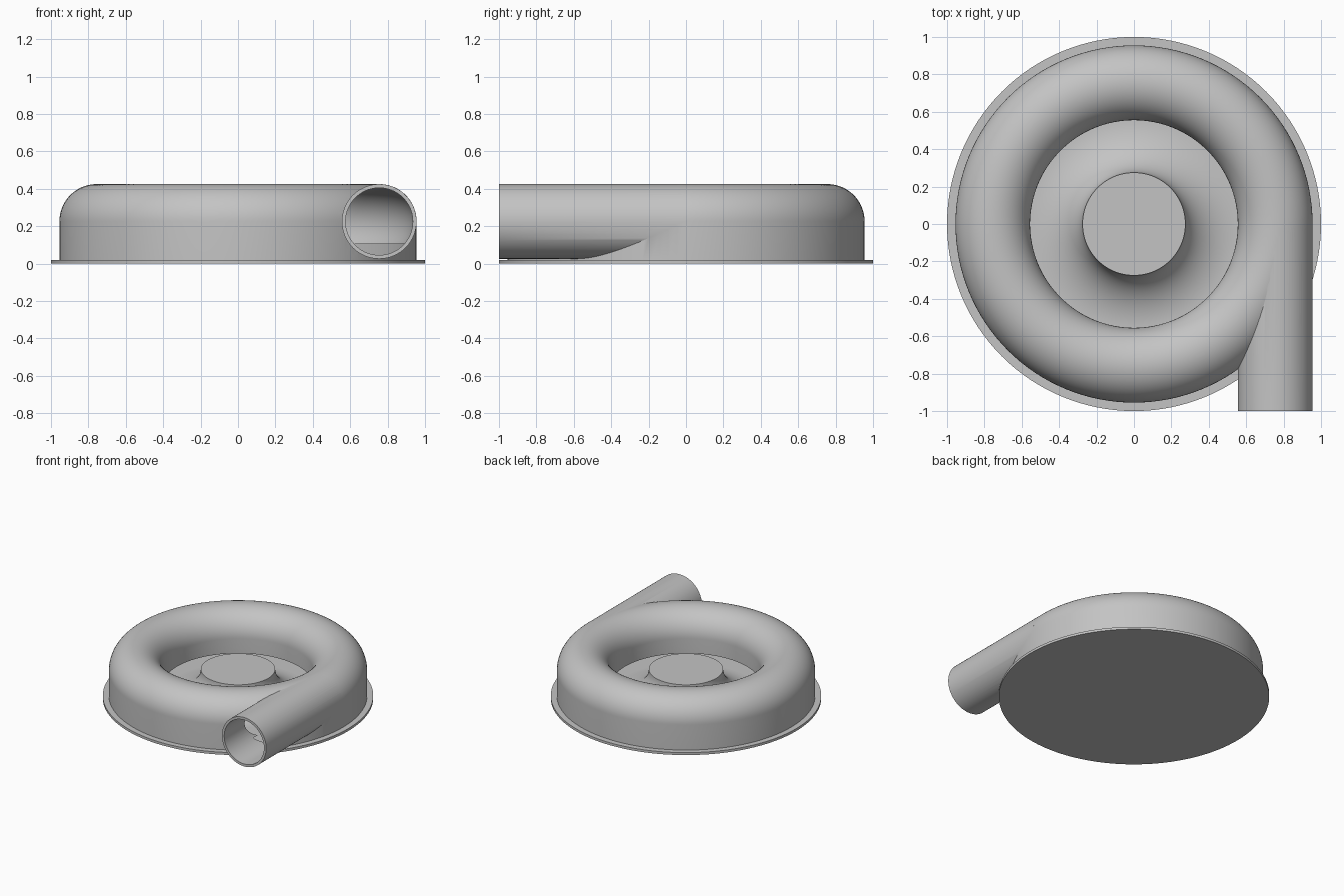
import bpy, bmesh, math
from mathutils import Matrix, Vector

cube = bpy.data.objects.get("Cube")
if cube:
    bpy.data.objects.remove(cube, do_unlink=True)

SEGMENTS = 128
PLATE_TOP = 0.02
TUBE_R, TUBE_Z = 0.755, 0.225      # centre line of the scroll
OUTER, BORE = 0.2, 0.18            # tube radii
SLIT_Z = 0.105                     # top of the slot under the inner lip

grey = bpy.data.materials.new("cast_grey")
grey.use_nodes = True
grey.diffuse_color = (0.55, 0.55, 0.55, 1)
grey.node_tree.nodes["Principled BSDF"].inputs["Base Color"].default_value = (0.55, 0.55, 0.55, 1)


def add_object(name, bm):
    bmesh.ops.recalc_face_normals(bm, faces=bm.faces[:])
    mesh = bpy.data.meshes.new(name)
    bm.to_mesh(mesh)
    bm.free()
    mesh.materials.append(grey)
    obj = bpy.data.objects.new(name, mesh)
    bpy.context.scene.collection.objects.link(obj)
    return obj


def revolve(name, profile, closed=True):
    """Spin an (r, z) profile around the z axis."""
    bm = bmesh.new()
    verts = [bm.verts.new((r, 0, z)) for r, z in profile]
    edges = [bm.edges.new(pair) for pair in zip(verts, verts[1:])]
    if closed:
        edges.append(bm.edges.new((verts[-1], verts[0])))
    bmesh.ops.spin(bm, geom=verts + edges, cent=(0, 0, 0), axis=(0, 0, 1),
                   angle=2 * math.pi, steps=SEGMENTS, use_duplicate=False)
    bmesh.ops.remove_doubles(bm, verts=bm.verts[:], dist=0.0001)
    return add_object(name, bm)


def rod(name, radius, y0, y1):
    """Solid cylinder along y on the outlet axis."""
    bm = bmesh.new()
    place = Matrix.Translation(Vector((TUBE_R, (y0 + y1) / 2, TUBE_Z))) @ Matrix.Rotation(math.pi / 2, 4, "X")
    bmesh.ops.create_cone(bm, cap_ends=True, segments=96, radius1=radius,
                          radius2=radius, depth=y1 - y0, matrix=place)
    return add_object(name, bm)


def arc(radius, start, end, steps=40):
    angles = [math.radians(start + (end - start) * i / steps) for i in range(steps + 1)]
    return [(TUBE_R + radius * math.cos(a), TUBE_Z + radius * math.sin(a)) for a in angles]


def smooth(obj):
    bpy.ops.object.select_all(action="DESELECT")
    obj.select_set(True)
    bpy.context.view_layer.objects.active = obj
    bpy.ops.object.shade_smooth_by_angle(angle=math.radians(30))


# Round back plate
plate = revolve("back_plate", [(0, 0), (1, 0), (1, PLATE_TOP), (0, PLATE_TOP)], closed=False)

# Flared hub with a flat nose
HUB_R, HUB_TOP, FLARE_R = 0.275, 0.235, 0.56
flare = [(FLARE_R - (FLARE_R - HUB_R) * math.cos(t), HUB_TOP - (HUB_TOP - PLATE_TOP) * math.sin(t))
         for t in [math.pi / 2 * i / 24 for i in range(25)]]
hub = revolve("hub", [(0, HUB_TOP)] + flare + [(FLARE_R, 0.01), (0, 0.01)], closed=False)

# Scroll housing joined to the outlet pipe, then hollowed out
inner, outer = TUBE_R - OUTER, TUBE_R + OUTER
housing = revolve("scroll_housing", [(inner, 0.015), (outer, 0.015)] + arc(OUTER, 0, 180))
pipe = rod("outlet_pipe", OUTER - 0.0005, -1, -0.02)
dip = math.degrees(math.asin((TUBE_Z - SLIT_Z) / BORE))
cavity = revolve("cavity_cutter", [(0.5, -0.05), (0.93, -0.05), (0.93, SLIT_Z)]
                 + arc(BORE, -dip, 180 + dip) + [(0.5, SLIT_Z)])
bore = rod("bore_cutter", BORE - 0.0005, -1.1, -0.02)

for tool, operation in ((pipe, "UNION"), (cavity, "DIFFERENCE"), (bore, "DIFFERENCE")):
    mod = housing.modifiers.new(tool.name, "BOOLEAN")
    mod.operation, mod.object, mod.solver = operation, tool, "EXACT"
    tool.hide_render = True
graph = bpy.context.evaluated_depsgraph_get()
hollow = bpy.data.meshes.new_from_object(housing.evaluated_get(graph))
housing.modifiers.clear()
housing.data = hollow
for tool in (pipe, cavity, bore):
    bpy.data.objects.remove(tool, do_unlink=True)

for part in (plate, hub, housing):
    smooth(part)
